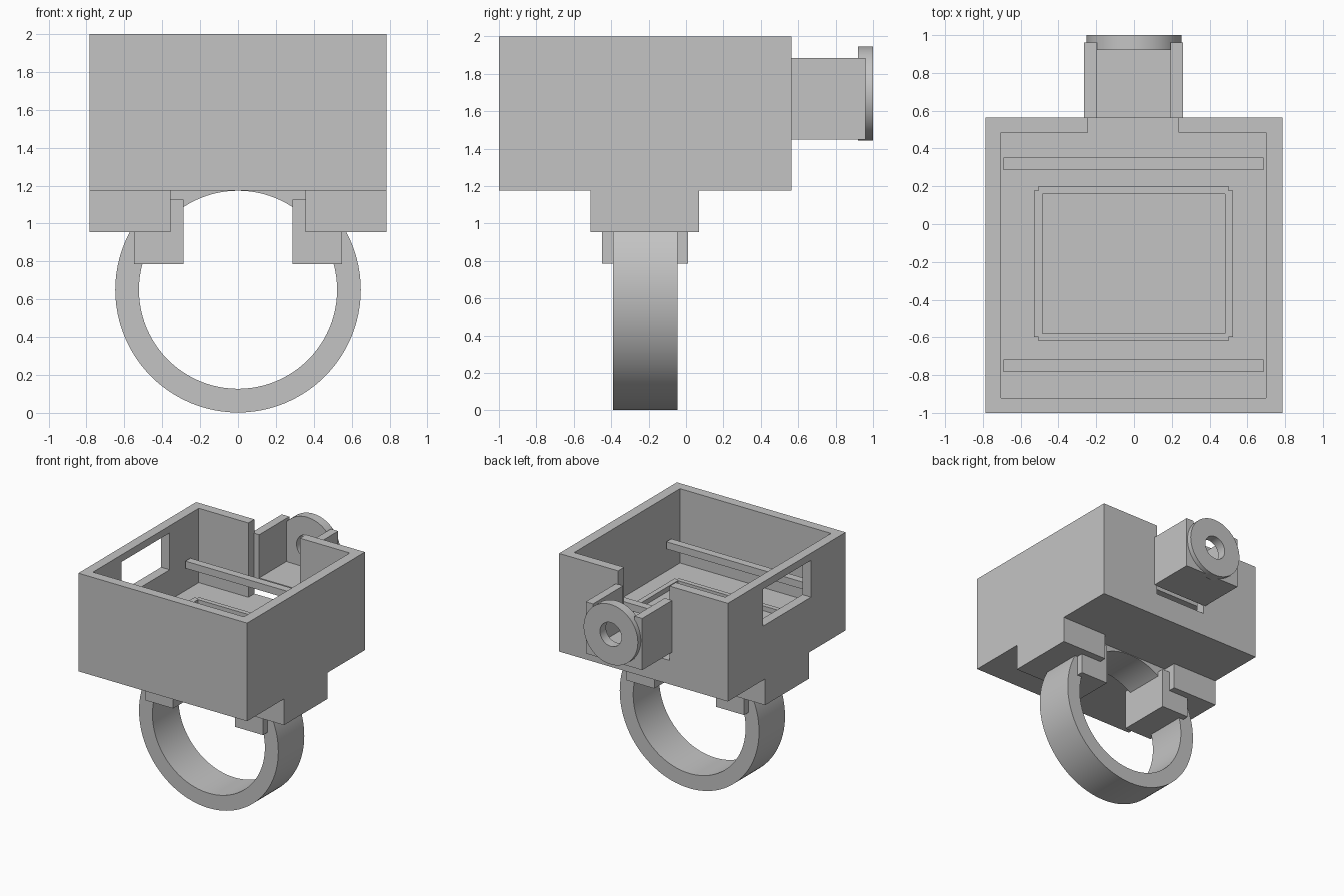
import bpy, bmesh
from math import cos, sin, tau

old = bpy.data.objects.get("Cube")
if old:
    bpy.data.objects.remove(old, do_unlink=True)

grey = bpy.data.materials.new("plain grey")
grey.use_nodes = True
grey.diffuse_color = (0.55, 0.55, 0.55, 1)
grey.node_tree.nodes["Principled BSDF"].inputs["Base Color"].default_value = grey.diffuse_color


def finish(name, bm):
    bmesh.ops.recalc_face_normals(bm, faces=bm.faces[:])
    mesh = bpy.data.meshes.new(name)
    bm.to_mesh(mesh)
    bm.free()
    mesh.materials.append(grey)
    obj = bpy.data.objects.new(name, mesh)
    bpy.context.collection.objects.link(obj)
    return obj


def block(name, xs, ys, zs):
    """Cuboid between the given limits."""
    bm = bmesh.new()
    bmesh.ops.create_cube(bm, size=1)
    for v in bm.verts:
        v.co = [r[0] if c < 0 else r[1] for c, r in zip(v.co, (xs, ys, zs))]
    return finish(name, bm)


def activate(obj):
    bpy.ops.object.select_all(action="DESELECT")
    obj.select_set(True)
    bpy.context.view_layer.objects.active = obj


def cut(obj, xs, ys, zs):
    """Subtract a cuboid from an object."""
    cutter = block("cutter", xs, ys, zs)
    cutter.hide_render = True
    mod = obj.modifiers.new("cut", "BOOLEAN")
    mod.operation, mod.solver, mod.object = "DIFFERENCE", "EXACT", cutter
    activate(obj)
    bpy.ops.object.modifier_apply(modifier=mod.name)
    bpy.data.objects.remove(cutter, do_unlink=True)


def tube(name, outer, inner, y0, y1, zc, n=96):
    """Hollow cylinder along y with smooth sides."""
    bm = bmesh.new()
    section = [(outer, y0), (outer, y1), (inner, y1), (inner, y0)]
    rings = [[bm.verts.new((r * cos(tau * i / n), y, zc + r * sin(tau * i / n)))
              for r, y in section] for i in range(n)]
    for i in range(n):
        a, b = rings[i], rings[(i + 1) % n]
        for k in range(4):
            m = (k + 1) % 4
            bm.faces.new((a[k], a[m], b[m], b[k]))
    obj = finish(name, bm)
    activate(obj)
    bpy.ops.object.shade_smooth_by_angle()
    return obj


# Open-topped case with thick floor, back slot and one side window
FLOOR = 1.375
case = block("case", (-.785, .785), (-1, .565), (1.175, 2))
cut(case, (-.705, .7), (-.92, .485), (FLOOR, 2.2))
cut(case, (-.243, .236), (.3, .7), (FLOOR, 2.2))
cut(case, (-.9, -.6), (-.54, .10), (1.63, 1.94))

# Low raised frame on the floor, with notched outer corners
frame = block("floor_frame", (-.53, .525), (-.62, .2), (FLOOR - .02, FLOOR + .04))
cut(frame, (-.485, .482), (-.58, .16), (1, 2))
for x in (-.53, .525):
    for y in (-.62, .2):
        cut(frame, (x - .025, x + .025), (y - .022, y + .022), (1, 2))

# Cross rods
for name, y in (("front_rod", -.75), ("back_rod", .32)):
    block(name, (-.69, .685), (y - .033, y + .033), (1.575, 1.635))

# Rear channel: floor and two side walls
block("channel_floor", (-.23, .23), (.56, .96), (1.45, 1.522))
block("channel_right_wall", (-.265, -.195), (.56, .96), (1.45, 1.885))
block("channel_left_wall", (.192, .26), (.56, .96), (1.45, 1.885))

# Round end plate with a hole
tube("end_disc", .252, .1, .92, 1, 1.695, 64)

# Lugs and clips holding the ring, on both sides
for side, s in (("left", 1), ("right", -1)):
    block(side + "_lug", sorted((s * .357, s * .785)), (-.51, .07), (.955, 1.18))
    block(side + "_clip", sorted((s * .288, s * .548)), (-.45, .01), (.785, 1.125))

# Ring band
tube("ring_band", .648, .523, -.39, -.045, .65)
